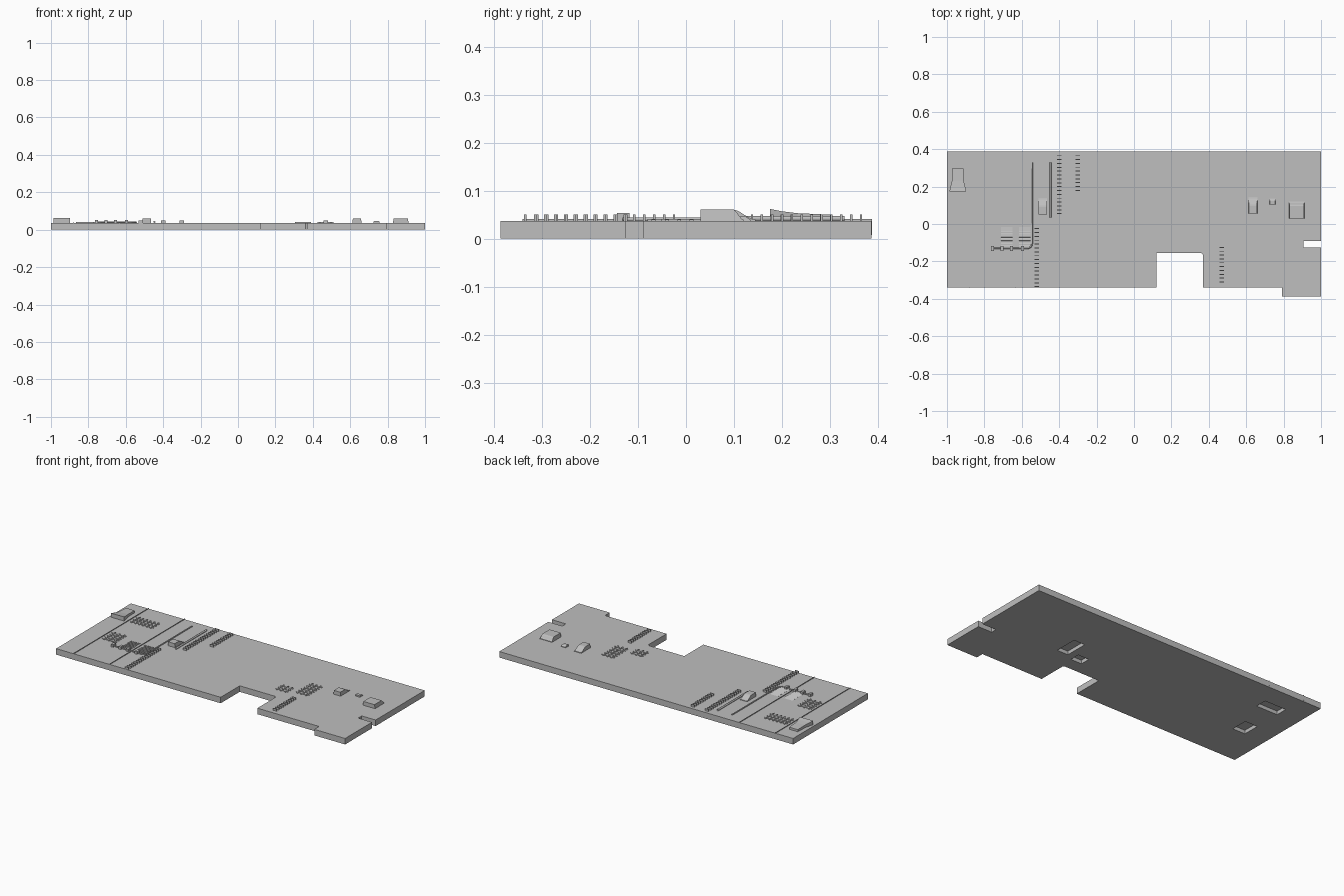
import bpy, bmesh, math
from mathutils import Matrix, Vector

cube = bpy.data.objects.get("Cube")
if cube:
    bpy.data.objects.remove(cube, do_unlink=True)

TOP = 0.037

grey = bpy.data.materials.new("plain_grey")
grey.use_nodes = True
colour = (0.52, 0.52, 0.52, 1)
grey.diffuse_color = colour
grey.node_tree.nodes["Principled BSDF"].inputs["Base Color"].default_value = colour


def finish(bm, name):
    bmesh.ops.recalc_face_normals(bm, faces=bm.faces)
    mesh = bpy.data.meshes.new(name)
    bm.to_mesh(mesh)
    bm.free()
    mesh.materials.append(grey)
    ob = bpy.data.objects.new(name, mesh)
    bpy.context.scene.collection.objects.link(ob)
    return ob


def add_box(bm, x0, x1, y0, y1, z0, z1, tilt=0):
    centre = Vector((x0 + x1, y0 + y1, z0 + z1)) / 2
    m = (Matrix.Translation(centre) @ Matrix.Rotation(tilt, 4, 'X')
         @ Matrix.Diagonal((x1 - x0, y1 - y0, z1 - z0, 1)))
    bmesh.ops.create_cube(bm, size=1, matrix=m)


def add_prism(bm, points, offset):
    face = bm.faces.new([bm.verts.new(p) for p in points])
    out = bmesh.ops.extrude_face_region(bm, geom=[face])["geom"]
    bmesh.ops.translate(bm, vec=offset,
                        verts=[v for v in out if isinstance(v, bmesh.types.BMVert)])


# Slab with a notch, a front tab and a side slot
outline = [(-1, -.34), (.12, -.34), (.12, -.155), (.36, -.155), (.37, -.165), (.37, -.34),
           (.79, -.34), (.79, -.387), (1, -.387), (1, -.125), (.905, -.125), (.905, -.09),
           (1, -.09), (1, .387), (-1, .387)]
bm = bmesh.new()
add_prism(bm, [(x, y, 0) for x, y in outline], (0, 0, TOP))
slab = finish(bm, "roof_slab")

# Grates: x range, y range, bars along x, bars along y
grates = [(-.865, -.71, .18, .262, 3, 6), (-.865, -.77, -.092, .022, 5, 3),
          (.425, .51, -.052, .1, 6, 3), (.305, .39, -.08, -.008, 3, 3)]
cut = bmesh.new()
bars = bmesh.new()
for x0, x1, y0, y1, nx, ny in grates:
    add_box(cut, x0 + .005, x1 - .005, y0 + .005, y1 - .005, -.02, .022)
    for i in range(nx):
        y = y0 + (y1 - y0) * (i + .5) / nx
        add_box(bars, x0, x1, y - .004, y + .004, TOP - .005, TOP + .003)
    for i in range(ny):
        x = x0 + (x1 - x0) * (i + .5) / ny
        add_box(bars, x - .004, x + .004, y0, y1, TOP - .005, TOP + .004)
finish(bars, "grate_bars")
cutter = finish(cut, "shaft_cutter")
cutter.hide_render = True
cutter.hide_viewport = True
mod = slab.modifiers.new("shafts", 'BOOLEAN')
mod.operation = 'DIFFERENCE'
mod.object = cutter
mod.solver = 'EXACT'

# Rows of short rungs
bm = bmesh.new()
for x, y0, y1 in [(-.4, .055, .365), (-.302, .18, .365), (-.52, -.335, -.025), (.47, -.31, -.125)]:
    n = round((y1 - y0) / .0205)
    for i in range(n + 1):
        y = y0 + (y1 - y0) * i / n
        add_box(bm, x - .012, x + .012, y - .0025, y + .0025, TOP - .003, .05)
finish(bm, "rung_rows")

# Thin seams that wrap over the slab edges
bm = bmesh.new()
for x in (-.88, -.635):
    add_box(bm, x - .0015, x + .0015, -.341, .388, .008, .041)
finish(bm, "roof_seams")


# Pipes
def pipe(name, points, radius):
    curve = bpy.data.curves.new(name, 'CURVE')
    curve.dimensions = '3D'
    curve.bevel_depth = radius
    curve.bevel_resolution = 1
    curve.use_fill_caps = True
    spline = curve.splines.new('POLY')
    spline.points.add(len(points) - 1)
    for p, (x, y) in zip(spline.points, points):
        p.co = (x, y, TOP + radius * .8, 1)
    curve.materials.append(grey)
    bpy.context.scene.collection.objects.link(bpy.data.objects.new(name, curve))


bend = [(-.57 + .025 * math.cos(a), -.105 - .025 * math.sin(a))
        for a in (i * math.pi / 8 for i in range(5))]
pipe("bent_pipe", [(-.545, .33)] + bend + [(-.76, -.13)], .004)
pipe("straight_pipe", [(-.447, .33), (-.447, .035)], .006)

# Pipe fittings
bm = bmesh.new()
for x in (-.757, -.705, -.655, -.595):
    add_box(bm, x - .008, x + .008, -.144, -.118, TOP - .003, .053)
finish(bm, "pipe_fittings")

# Louvred vents
bm = bmesh.new()
for x0 in (-.712, -.616):
    for i in range(12):
        y = -.122 + i * .0092
        add_box(bm, x0, x0 + .062, y - .005, y + .005, TOP, TOP + .001, -.6)
finish(bm, "louvre_slats")


# Rounded hoods: flat front part, curving down towards the back
def hood(name, x0, x1, y0, y1, height, flat, inset):
    z0 = TOP - .003
    yc = y0 + (y1 - y0) * flat
    profile = [(y0, z0), (y0, height)]
    for i in range(7):
        a = i / 6
        drop = .5 - .5 * math.cos(a * math.pi)
        profile.append((yc + (y1 - yc) * a, height + (TOP + .003 - height) * drop))
    profile.append((y1, z0))
    bm = bmesh.new()
    add_prism(bm, [(x0, y, z) for y, z in profile], (x1 - x0, 0, 0))
    mid = (x0 + x1) / 2
    for v in bm.verts:
        t = (v.co.z - z0) / (height - z0)
        v.co.x -= math.copysign(inset * t, v.co.x - mid)
    finish(bm, name)


hood("left_large_hood", .828, .912, .03, .12, .061, .75, .004)
hood("left_narrow_hood", .612, .66, .055, .145, .061, .45, .002)
hood("right_narrow_hood", -.512, -.464, .05, .138, .061, .45, .002)
hood("small_hood", .724, .757, .105, .135, .046, .6, .002)

# Flared duct, rising and widening towards its front mouth
bm = bmesh.new()
rings = []
for y, half, height in [(.175, .045, .062), (.2, .039, .057), (.232, .031, .053), (.3, .029, .05)]:
    rings.append([bm.verts.new((-.942 + sx * half, y, z))
                  for sx, z in [(-1, TOP - .003), (1, TOP - .003), (1, height), (-1, height)]])
for a, b in zip(rings, rings[1:]):
    for i in range(4):
        j = (i + 1) % 4
        bm.faces.new((a[i], a[j], b[j], b[i]))
bm.faces.new(rings[0])
bm.faces.new(rings[-1])
finish(bm, "flared_duct")
